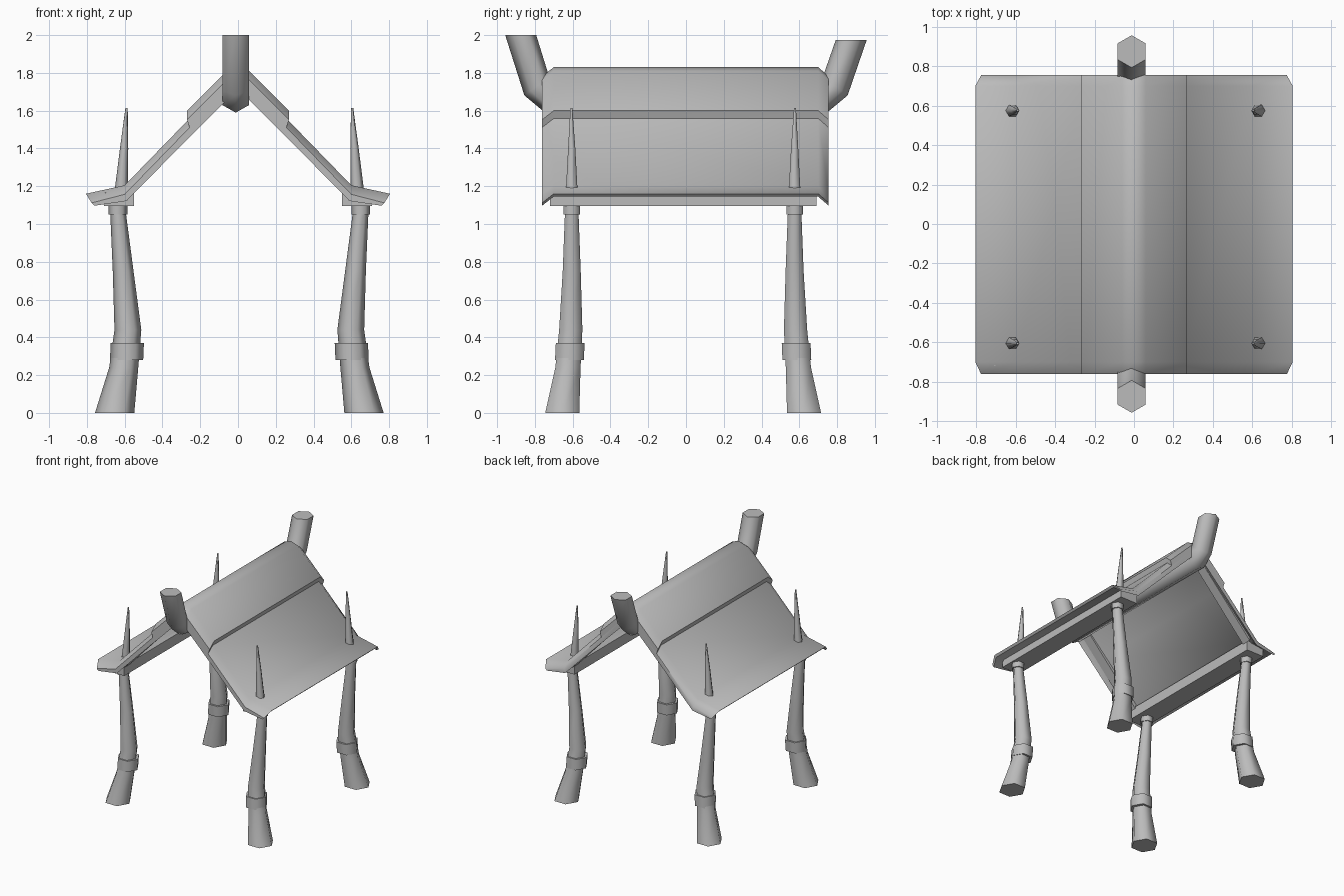
import bpy, bmesh, math
from mathutils import Vector

cube = bpy.data.objects.get("Cube")
if cube:
    bpy.data.objects.remove(cube, do_unlink=True)

grey = bpy.data.materials.new("plain_grey")
grey.use_nodes = True
COLOR = (0.5, 0.5, 0.5, 1)
grey.diffuse_color = COLOR
grey.node_tree.nodes["Principled BSDF"].inputs["Base Color"].default_value = COLOR


def loft(name, rings, angle):
    """Skin a row of closed rings and cap both ends."""
    bm = bmesh.new()
    rows = [[bm.verts.new(p) for p in ring] for ring in rings]
    n = len(rows[0])
    for a, b in zip(rows, rows[1:]):
        for i in range(n):
            j = (i + 1) % n
            bm.faces.new((a[i], a[j], b[j], b[i]))
    bm.faces.new(rows[0])
    bm.faces.new(rows[-1])
    bmesh.ops.recalc_face_normals(bm, faces=bm.faces)
    mesh = bpy.data.meshes.new(name)
    bm.to_mesh(mesh)
    bm.free()
    mesh.materials.append(grey)
    obj = bpy.data.objects.new(name, mesh)
    bpy.context.collection.objects.link(obj)
    bpy.ops.object.select_all(action='DESELECT')
    obj.select_set(True)
    bpy.context.view_layer.objects.active = obj
    bpy.ops.object.shade_smooth_by_angle(angle=math.radians(angle))
    return obj


def hexagon(center, radius, u, v):
    c, u, v = Vector(center), Vector(u), Vector(v)
    return [c + radius * (math.cos(k * math.pi / 3) * u + math.sin(k * math.pi / 3) * v)
            for k in range(6)]


def upright(name, stations):
    """Six-sided pole from (x, y, z, radius) stations."""
    loft(name, [hexagon((x, y, z), r, (1, 0, 0), (0, 1, 0)) for x, y, z, r in stations], 65)


def both_sides(half):
    """Mirror a ridge-to-eave line into a full eave-to-eave line."""
    return [(-x, z) for x, z in reversed(half[1:])] + half


def roof_layer(name, outer, inner):
    """Gabled sheet whose two ends curl down."""
    outline = both_sides(outer) + both_sides(inner)[::-1]
    rings = []
    for y, drop in ((-0.762, 0.048), (-0.70, 0), (0.70, 0), (0.755, 0.048)):
        ring = []
        for x, z in outline:
            pull = 0.03 if abs(x) > 0.7 and drop else 0
            ring.append((x - math.copysign(pull, x), y, z - drop))
        rings.append(ring)
    loft(name, rings, 50)


# roof sheet with flared eaves, and the cap laid over the ridge
roof_layer("roof_sheet",
           [(0, 1.80), (0.06, 1.76), (0.255, 1.56), (0.6, 1.205), (0.805, 1.16)],
           [(0, 1.75), (0.06, 1.705), (0.255, 1.51), (0.59, 1.17), (0.79, 1.145)])
roof_layer("ridge_cap",
           [(0, 1.83), (0.06, 1.81), (0.27, 1.60)],
           [(0, 1.77), (0.06, 1.74), (0.255, 1.555)])

# rafters and eave beams under the sheet
for side, sx in (("left", 1), ("right", -1)):
    section = [(0.05, 1.74), (0.56, 1.22), (0.55, 1.165), (0.05, 1.70)]
    for end, y in (("front", -0.68), ("back", 0.68)):
        loft(f"{end}_{side}_rafter",
             [[(sx * x, y + w, z) for x, z in section] for w in (-0.04, 0.04)], 30)
    section = [(0.55, 1.095), (0.71, 1.095), (0.71, 1.165), (0.55, 1.18)]
    loft(f"{side}_eave_beam",
         [[(sx * x, y, z) for x, z in section] for y in (-0.72, 0.69)], 30)

# ridge pole turning up into a horn at each end
bend = [(-0.875, 2.0, 1, 0), (-0.79, 1.73, 0.8, 0.6), (-0.73, 1.67, 0.2, 0.98)]


def pole_ring(y, z, ny, nz):
    return hexagon((-0.012, y, z), 0.082, (0, ny, nz), (1, 0, 0))


rings = [pole_ring(*p) for p in bend]
rings += [pole_ring(-y, min(z, 1.975), -ny, nz) for y, z, ny, nz in reversed(bend)]
loft("ridge_pole", rings, 65)

# four bent posts with collars, ankle bands and spikes
for side, sx in (("left", 1), ("right", -1)):
    for end, sy in (("front", -1), ("back", 1)):
        def place(stations):
            return [(sx * x + 0.007, sy * y - 0.015, z, r) for x, y, z, r in stations]

        tag = f"{end}_{side}"
        upright(tag + "_post", place([
            (0.66, 0.64, 0, 0.104), (0.612, 0.61, 0.24, 0.077),
            (0.59, 0.595, 0.44, 0.071), (0.615, 0.59, 0.75, 0.055),
            (0.643, 0.59, 1.07, 0.041)]))
        upright(tag + "_ankle_band", place([
            (0.597, 0.602, 0.28, 0.088), (0.593, 0.598, 0.37, 0.088)]))
        upright(tag + "_collar", place([
            (0.643, 0.59, 1.05, 0.05), (0.643, 0.59, 1.10, 0.05)]))
        upright(tag + "_spike", place([
            (0.625, 0.59, 1.17, 0.036), (0.61, 0.59, 1.40, 0.022),
            (0.597, 0.592, 1.615, 0.006)]))
